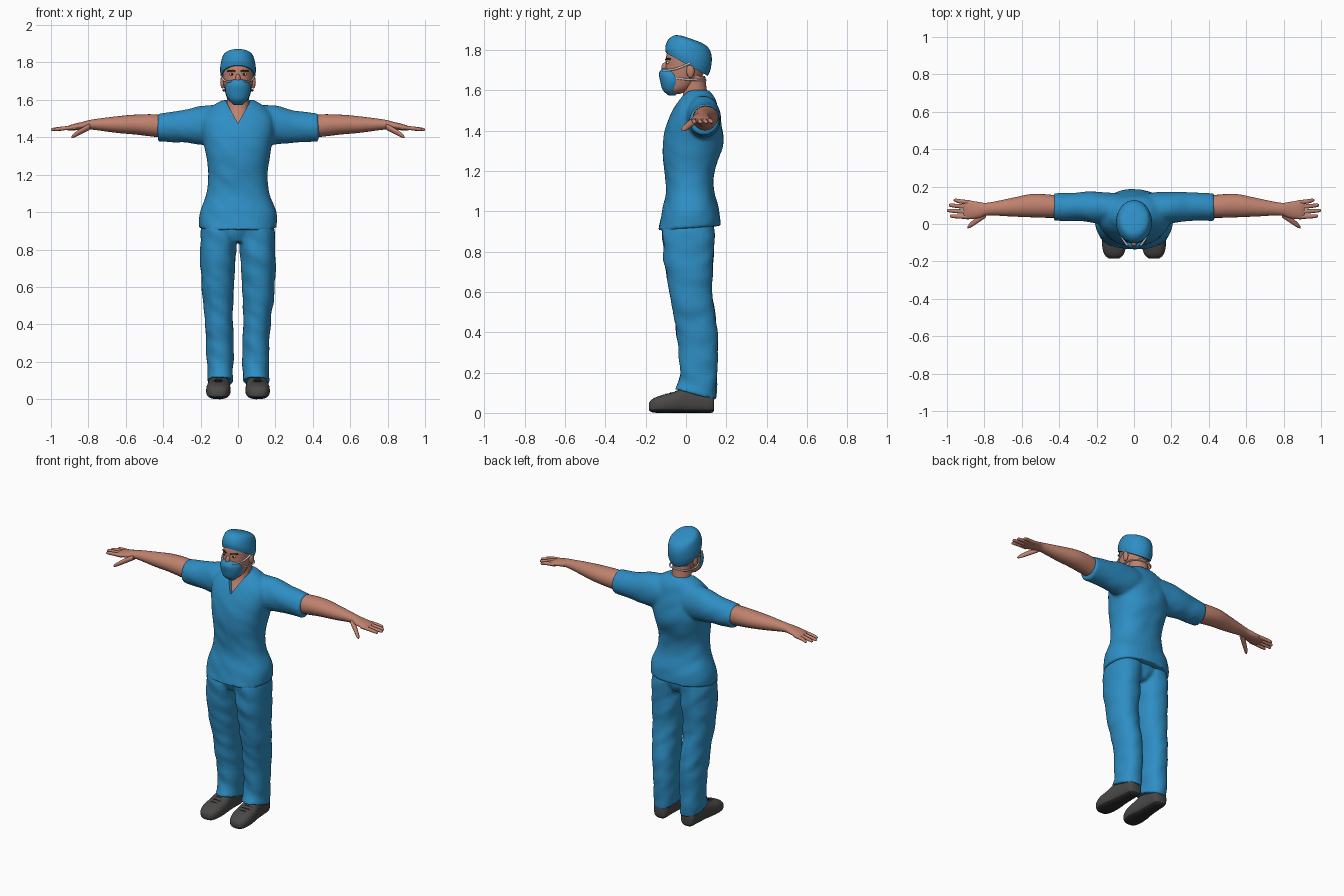
import bpy, bmesh, math
from mathutils import Vector, noise

old = bpy.data.objects.get("Cube")
if old:
    bpy.data.objects.remove(old, do_unlink=True)


def material(name, r, g, b):
    m = bpy.data.materials.new(name)
    m.use_nodes = True
    m.diffuse_color = (r, g, b, 1)
    m.node_tree.nodes["Principled BSDF"].inputs["Base Color"].default_value = (r, g, b, 1)
    return m


BLUE = material("scrub blue", .027, .27, .55)
SKIN = material("skin", .52, .22, .155)
SHOE = material("shoe grey", .07, .066, .064)
SOLE = material("sole dark", .025, .024, .024)
WHITE = material("strap white", .75, .75, .75)
DARK = material("brow dark", .03, .02, .016)


def spline(rings, steps):
    """Smoothly fill in extra rings between the given ones."""
    rings = [tuple(r) + (0,) * (6 - len(r)) for r in rings]
    out = []
    for i in range(len(rings) - 1):
        a, b = rings[max(i - 1, 0)], rings[i]
        c, d = rings[i + 1], rings[min(i + 2, len(rings) - 1)]
        for k in range(steps):
            t = k / steps
            out.append([q + .5 * t * (r - p + t * (2 * p - 5 * q + 4 * r - s + t * (3 * (q - r) + s - p)))
                        for p, q, r, s in zip(a, b, c, d)])
    return out + [rings[-1]]


def add_loft(bm, axis, rings, side=1, n=24, p=2, steps=4):
    """Skin a tube over rings of (x, y, z, half width, half depth, slope)."""
    loops = []
    for x, y, z, a, b, slope in spline(rings, steps):
        loop = []
        for i in range(n):
            t = math.tau * i / n
            c, s = math.cos(t), math.sin(t)
            u = a * math.copysign(abs(c) ** (2 / p), c)
            v = b * math.copysign(abs(s) ** (2 / p), s)
            off = {"z": (u, v, slope * v), "x": (0, u, v), "y": (u, 0, v)}[axis]
            loop.append(bm.verts.new((side * (x + off[0]), y + off[1], z + off[2])))
        loops.append(loop)
    for lo, hi in zip(loops, loops[1:]):
        for i in range(n):
            j = (i + 1) % n
            bm.faces.new((lo[i], lo[j], hi[j], hi[i]))
    bm.faces.new(loops[0])
    bm.faces.new(loops[-1])


def smooth(ob):
    bpy.ops.object.select_all(action="DESELECT")
    ob.select_set(True)
    bpy.context.view_layer.objects.active = ob
    bpy.ops.object.shade_smooth_by_angle(angle=math.radians(50))


def finish(name, bm, *mats):
    bmesh.ops.recalc_face_normals(bm, faces=bm.faces)
    me = bpy.data.meshes.new(name)
    bm.to_mesh(me)
    bm.free()
    ob = bpy.data.objects.new(name, me)
    bpy.context.collection.objects.link(ob)
    for m in mats:
        me.materials.append(m)
    smooth(ob)
    return ob


def loft(name, axis, rings, mat, **kw):
    bm = bmesh.new()
    add_loft(bm, axis, rings, **kw)
    return finish(name, bm, mat)


def ball(name, loc, size, mat):
    bm = bmesh.new()
    bmesh.ops.create_uvsphere(bm, u_segments=16, v_segments=10, radius=1)
    for v in bm.verts:
        v.co = Vector(a * b for a, b in zip(v.co, size)) + Vector(loc)
    return finish(name, bm, mat)


def tube(name, points, radius, mat):
    cu = bpy.data.curves.new(name, "CURVE")
    cu.dimensions, cu.bevel_depth, cu.bevel_resolution = "3D", radius, 2
    sp = cu.splines.new("NURBS")
    sp.points.add(len(points) - 1)
    for pt, co in zip(sp.points, points):
        pt.co = (*co, 1)
    sp.use_endpoint_u, sp.order_u = True, 3
    cu.materials.append(mat)
    ob = bpy.data.objects.new(name, cu)
    bpy.context.collection.objects.link(ob)


def apply(ob, kind, **settings):
    bpy.context.view_layer.objects.active = ob
    mod = ob.modifiers.new("step", kind)
    for k, v in settings.items():
        setattr(mod, k, v)
    bpy.ops.object.modifier_apply(modifier=mod.name)


def cloth(ob, folds):
    """Fuse overlapping cloth volumes and add soft folds."""
    apply(ob, "REMESH", mode="VOXEL", voxel_size=.009)
    apply(ob, "SMOOTH", factor=.5, iterations=4)
    normals = [v.normal.copy() for v in ob.data.vertices]
    for v, nrm in zip(ob.data.vertices, normals):
        q = Vector((abs(v.co.x) * 9, v.co.y * 9, v.co.z * 14 + v.co.x * 8))
        v.co += nrm * noise.noise(q) * folds


# Shirt: body and both sleeves fused, then the V neck cut out
bm = bmesh.new()
add_loft(bm, "z", [(0, .017, .915, .207, .156, .08), (0, .022, 1, .205, .142, .04), (0, .02, 1.1, .17, .119),
                   (0, .018, 1.2, .158, .126), (0, .03, 1.3, .172, .146), (0, .037, 1.37, .185, .147),
                   (0, .042, 1.45, .195, .132), (0, .05, 1.52, .185, .107), (0, .058, 1.565, .14, .082),
                   (0, .058, 1.6, .085, .053)], n=40, p=2.3)
for side in (1, -1):
    add_loft(bm, "x", [(.08, .075, 1.46, .09, .115), (.2, .088, 1.464, .085, .104), (.3, .093, 1.458, .077, .086),
                       (.43, .09, 1.452, .073, .075)], side)
shirt = finish("shirt", bm, BLUE)
cloth(shirt, .004)
bm = bmesh.new()
outline = [(0, 1.475), (.072, 1.605), (.072, 1.7), (-.072, 1.7), (-.072, 1.605)]
face = bm.faces.new([bm.verts.new((x, -.3, z)) for x, z in outline])
ext = bmesh.ops.extrude_face_region(bm, geom=[face])["geom"]
bmesh.ops.translate(bm, vec=(0, .33, 0), verts=[g for g in ext if isinstance(g, bmesh.types.BMVert)])
cutter = finish("neck_cutter", bm, BLUE)
apply(shirt, "BOOLEAN", operation="DIFFERENCE", object=cutter, solver="EXACT")
bpy.data.objects.remove(cutter, do_unlink=True)
smooth(shirt)

# Trousers: two legs and a seat fused together
bm = bmesh.new()
add_loft(bm, "z", [(0, .013, .84, .08, .09), (0, .013, .9, .14, .12), (0, .013, .97, .17, .115)])
for side in (1, -1):
    add_loft(bm, "z", [(.095, .046, .092, .073, .104, -.25), (.095, .062, .18, .07, .092, -.1),
                       (.1, .055, .4, .075, .102), (.108, .024, .6, .088, .106),
                       (.106, .013, .78, .096, .125), (.1, .013, .9, .098, .128),
                       (.09, .013, .95, .09, .12)], side, p=2.2)
trousers = finish("trousers", bm, BLUE)
cloth(trousers, .007)
smooth(trousers)

# Head, neck and ears
loft("head", "z", [(0, -.06, 1.58, .025, .025), (0, -.04, 1.605, .056, .065), (0, -.015, 1.66, .073, .09),
                   (0, 0, 1.72, .081, .102), (0, .005, 1.78, .08, .1), (0, .01, 1.82, .06, .07)], SKIN)
loft("neck", "z", [(0, .04, 1.42, .1, .115), (0, .045, 1.49, .085, .1), (0, .048, 1.545, .07, .073),
                   (0, .045, 1.59, .06, .06), (0, .035, 1.67, .058, .06)], SKIN)
ball("nose", (0, -.102, 1.712), (.014, .02, .026), SKIN)

# Cap with its tilted brim
loft("cap", "z", [(0, .004, 1.728, .091, .104, -.55), (0, .01, 1.76, .096, .112, -.5),
                  (0, .02, 1.805, .09, .108, -.42), (0, .028, 1.838, .076, .087, -.38),
                  (0, .03, 1.851, .045, .052, -.36), (0, .03, 1.853, .008, .01, -.36)], BLUE, n=32)

# Face mask and its straps
loft("mask", "z", [(0, -.07, 1.573, .022, .015), (0, -.07, 1.6, .05, .045), (0, -.066, 1.64, .067, .061),
                   (0, -.07, 1.68, .065, .064), (0, -.083, 1.703, .042, .04), (0, -.095, 1.71, .012, .02)], BLUE)
tube("lower_strap", [(s * x, y, z) for s, pts in (
    (1, [(.064, -.05, 1.66), (.083, 0, 1.652), (.075, .07, 1.65), (.04, .098, 1.65)]),
    (-1, [(.04, .098, 1.65), (.075, .07, 1.65), (.083, 0, 1.652), (.064, -.05, 1.66)])) for x, y, z in pts],
    .005, WHITE)

for side, word in ((1, "left"), (-1, "right")):
    tube(word + "_upper_strap", [(side * .035, -.115, 1.698), (side * .068, -.075, 1.698),
                                 (side * .085, -.02, 1.715), (side * .09, .02, 1.735)], .005, WHITE)
    ball(word + "_ear", (side * .083, .022, 1.695), (.012, .02, .034), SKIN)
    ball(word + "_eye", (side * .033, -.09, 1.737), (.014, .007, .007), WHITE)
    ball(word + "_pupil", (side * .033, -.095, 1.737), (.006, .004, .006), DARK)
    tube(word + "_brow", [(side * .014, -.1, 1.752), (side * .035, -.096, 1.76), (side * .056, -.078, 1.753)],
         .004, DARK)

    # Arm, palm, fingers and thumb
    bm = bmesh.new()
    add_loft(bm, "x", [(.38, .09, 1.455, .055, .06), (.45, .095, 1.463, .062, .06), (.55, .098, 1.468, .062, .053),
                       (.65, .09, 1.468, .05, .044), (.78, .08, 1.468, .034, .027), (.83, .075, 1.462, .043, .021),
                       (.89, .075, 1.452, .05, .016), (.912, .075, 1.448, .045, .01)], side)
    for y, tip_x, tip_y in ((.115, .965, .127), (.09, .99, .1), (.063, 1, .072), (.038, .985, .042)):
        add_loft(bm, "x", [(.87, y, 1.452, .011, .012), (.93, (y + tip_y) / 2, 1.448, .0115, .011),
                           (tip_x - .01, tip_y, 1.442, .009, .009), (tip_x, tip_y, 1.44, .003, .003)],
                 side, n=10, steps=3)
    add_loft(bm, "x", [(.79, .058, 1.458, .022, .017), (.84, .02, 1.432, .018, .017),
                       (.875, -.006, 1.411, .014, .013), (.89, -.018, 1.402, .005, .005)], side, n=10, steps=3)
    finish(word + "_arm", bm, SKIN)

    # Shoe with a dark sole, and laces
    bm = bmesh.new()
    add_loft(bm, "y", [(.107, -.184, .03, .028, .018), (.107, -.165, .036, .05, .034), (.106, -.12, .044, .064, .044),
                       (.104, -.06, .052, .064, .052), (.102, -.01, .062, .058, .062), (.1, .07, .062, .052, .062),
                       (.098, .125, .053, .046, .053), (.098, .14, .05, .032, .038)], side, p=2.7)
    bmesh.ops.bisect_plane(bm, geom=bm.verts[:] + bm.edges[:] + bm.faces[:],
                           plane_co=(0, 0, .016), plane_no=(0, 0, 1))
    for f in bm.faces:
        f.material_index = int(f.calc_center_median().z < .016)
    finish(word + "_shoe", bm, SHOE, SOLE)
    for k in range(3):
        y, z = -.1 + .025 * k, .095 + .007 * k
        tube(word + "_lace", [(side * (.105 + dx), y, z + dz)
                              for dx, dz in ((-.04, -.012), (0, .006), (.04, -.012))], .004, SOLE)
